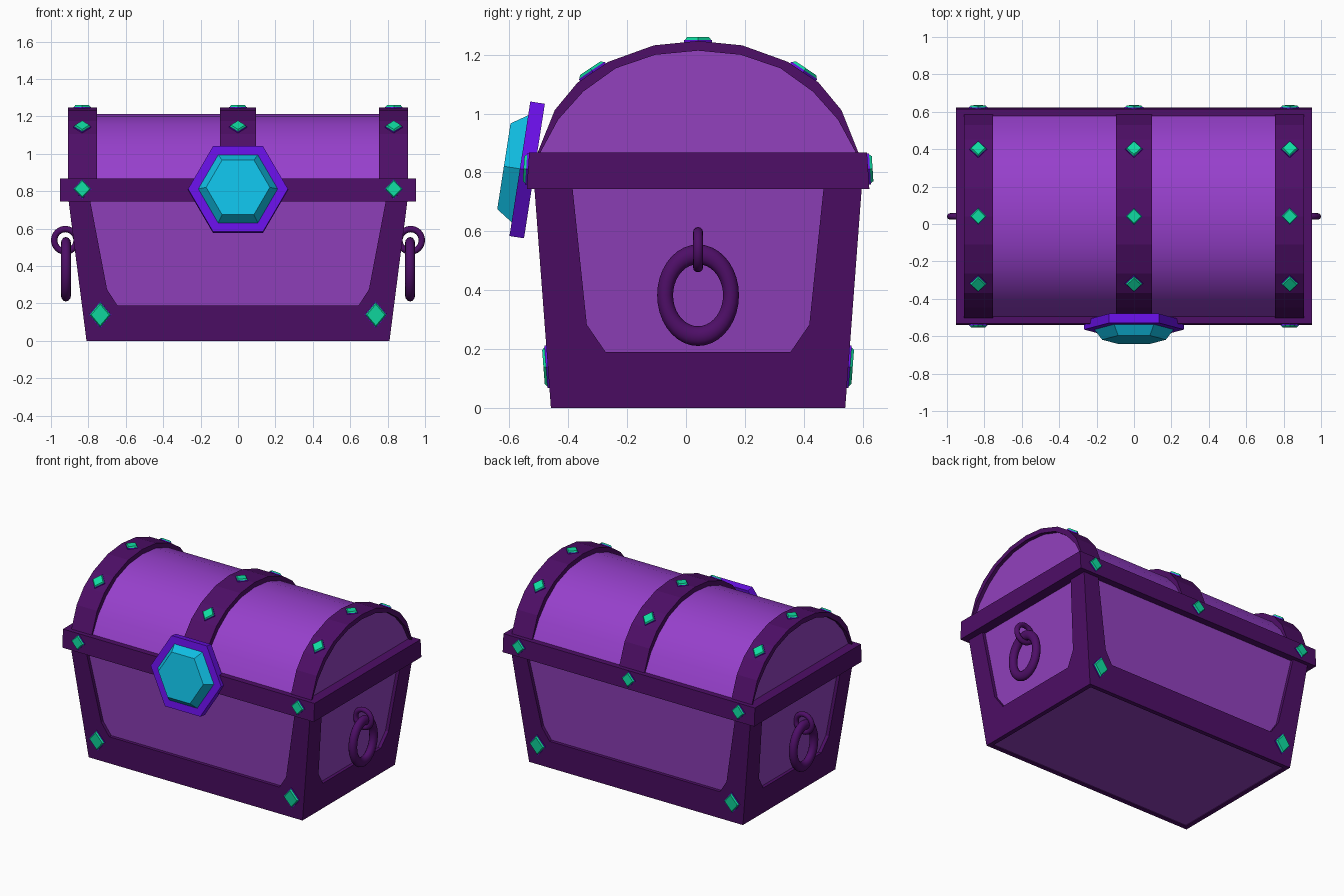
import bpy, bmesh, math
from mathutils import Vector, Matrix

if "Cube" in bpy.data.objects:
    bpy.data.objects.remove(bpy.data.objects["Cube"])

CY = 0.041  # centre line of the chest in y


def material(name, srgb):
    m = bpy.data.materials.new(name)
    lin = [((c / 255 + 0.055) / 1.055) ** 2.4 for c in srgb]
    m.diffuse_color = (*lin, 1)
    m.use_nodes = True
    m.node_tree.nodes["Principled BSDF"].inputs["Base Color"].default_value = m.diffuse_color
    return m


PANEL = material("purple panel", (146, 65, 190))
LID = material("bright purple lid", (151, 64, 204))
DARK = material("dark purple trim", (78, 14, 103))
TEAL = material("teal gem", (15, 220, 161))
CYAN = material("cyan gem", (16, 192, 230))
VIOLET = material("violet setting", (104, 15, 228))


def finish(bm, name, *mats):
    bmesh.ops.recalc_face_normals(bm, faces=bm.faces)
    me = bpy.data.meshes.new(name)
    bm.to_mesh(me)
    bm.free()
    for m in mats:
        me.materials.append(m)
    ob = bpy.data.objects.new(name, me)
    bpy.context.collection.objects.link(ob)
    return ob


def extrude_polygon(name, pts, vec, *mats):
    bm = bmesh.new()
    f = bm.faces.new([bm.verts.new(p) for p in pts])
    r = bmesh.ops.extrude_face_region(bm, geom=[f], use_keep_orig=True)
    verts = [g for g in r["geom"] if isinstance(g, bmesh.types.BMVert)]
    bmesh.ops.translate(bm, verts=verts, vec=vec)
    return finish(bm, name, *mats)


def tapered_box(name, z0, z1, half0, half1, mat):
    bm = bmesh.new()
    r = bmesh.ops.create_cube(bm, size=2)
    for v in r["verts"]:
        (hx, hy), z = (half1, z1) if v.co.z > 0 else (half0, z0)
        v.co = (v.co.x * hx, CY + v.co.y * hy, z)
    return finish(bm, name, mat)


def cut_stone(name, n, rx, ry, top, depth, pos, normal, mat):
    """Flat-topped n-sided stone lying on the plane through pos."""
    z = Vector(normal).normalized()
    x = Vector((1, 0, 0))
    y = z.cross(x)
    m = Matrix((x, y, z)).transposed()
    bm = bmesh.new()
    rings = []
    for s, h in ((1, 0), (top, depth)):
        rings.append([bm.verts.new(Vector(pos) + m @ Vector((
            s * rx * math.cos(2 * math.pi * i / n),
            s * ry * math.sin(2 * math.pi * i / n), h))) for i in range(n)])
    a, b = rings
    for i in range(n):
        j = (i + 1) % n
        bm.faces.new((a[i], a[j], b[j], b[i]))
    bm.faces.new(a)
    bm.faces.new(b)
    return finish(bm, name, mat)


def small_gem(name, w, h, pos, normal):
    p = Vector(pos)
    nv = Vector(normal).normalized()
    cut_stone(name + "_setting", 4, w, h, 1, 0.016, p - nv * 0.01, nv, VIOLET)
    cut_stone(name, 4, w * 0.94, h * 0.94, 0.85, 0.009, p + nv * 0.006, nv, TEAL)


# Tapered body: half sizes as functions of height
def hx(z): return 0.81 + 0.128 * z
def hy(z): return 0.50 + 0.075 * z


TOP = 0.80
D = 0.022
tapered_box("body_core", 0.006, TOP, (hx(0) - D, hy(0) - D), (hx(TOP) - D, hy(TOP) - D), PANEL)

# U-shaped trim on each body side: (half width, height) of the panel opening
front_open = [(0.80, TOP), (0.70, 0.275), (0.645, 0.19)]
side_open = [(0.432, TOP), (0.378, 0.283), (0.314, 0.19)]


def u_shape(width, opening):
    half = [(width(TOP), TOP), (width(0), 0)]
    return ([(-u, z) for u, z in half] + [(u, z) for u, z in reversed(half)]
            + opening + [(-u, z) for u, z in reversed(opening)])


for s, fb, lr in ((-1, "front", "left"), (1, "back", "right")):
    extrude_polygon(fb + "_trim", [(u, CY + s * hy(z), z) for u, z in u_shape(hx, front_open)],
                    (0, -s * 0.03, 0), DARK)
    extrude_polygon(lr + "_trim", [(s * hx(z), CY + u, z) for u, z in u_shape(hy, side_open)],
                    (-s * 0.03, 0, 0), DARK)

# Rim between body and lid
tapered_box("rim", 0.744, 0.868, (0.953, 0.582), (0.953, 0.574), DARK)

# Domed lid and its raised bands
inner = [(0.54, 0.86), (0.475, 0.98), (0.39, 1.075), (0.28, 1.154), (0.145, 1.2), (0, 1.214)]
outer = [(0.548, 0.86), (0.487, 1.012), (0.41, 1.105), (0.305, 1.176), (0.15, 1.232), (0, 1.247)]


def arch(half):
    return [(-y, z) for y, z in half] + [(y, z) for y, z in reversed(half[:-1])]


lid = extrude_polygon("lid", [(-0.885, CY + y, z) for y, z in arch(inner)],
                      (1.77, 0, 0), PANEL, LID)
for p in lid.data.polygons:
    p.material_index = 0 if abs(p.normal.x) > 0.5 else 1
    p.use_smooth = p.material_index == 1
bpy.context.view_layer.objects.active = lid
lid.select_set(True)
bpy.ops.object.shade_smooth_by_angle(angle=math.radians(35))
lid.select_set(False)

for name, x0, x1 in (("left", -0.91, -0.755), ("middle", -0.095, 0.095), ("right", 0.755, 0.91)):
    ring = arch(outer) + arch(inner)[::-1]
    extrude_polygon(name + "_lid_band", [(x0, CY + y, z) for y, z in ring],
                    (x1 - x0, 0, 0), DARK)

# Small gems on the bands, the rim and the lower corners
for x in (-0.833, 0, 0.833):
    small_gem("lid_top_gem", 0.047, 0.047, (x, CY, 1.245), (0, 0, 1))
    for s in (-1, 1):
        small_gem("lid_slope_gem", 0.047, 0.053, (x, CY + s * 0.358, 1.142), (0, s * 0.56, 0.83))
        if x or s > 0:
            small_gem("rim_gem", 0.05, 0.053, (x, CY + s * 0.578, 0.812), (0, s, 0.065))
        if x:
            small_gem("corner_gem", 0.06, 0.072, (math.copysign(0.737, x), CY + s * hy(0.14), 0.14),
                      (0, s, -0.075))

# Large tilted hexagonal clasp
n = Vector((0, -0.988, 0.153))
back = Vector((0, -0.515, 0.805))
cut_stone("clasp_frame", 6, 0.267, 0.267, 1, 0.05, back, n, VIOLET)
cut_stone("clasp_gem", 6, 0.213, 0.213, 0.8, 0.056, back + n * 0.049, n, CYAN)


# Ring handles on both sides
def torus(name, major, minor, segs, loc, rot, scale=(1, 1, 1)):
    bpy.ops.mesh.primitive_torus_add(major_radius=major, minor_radius=minor, major_segments=segs,
                                     minor_segments=12, location=loc, rotation=rot)
    ob = bpy.context.object
    ob.name = name
    ob.scale = scale
    ob.data.materials.append(DARK)
    bpy.ops.object.shade_smooth_by_angle(angle=math.radians(40))


for s in (-1, 1):
    torus("handle_loop", 0.06, 0.017, 24, (s * 0.923, CY, 0.538), (math.pi / 2, 0, 0))
    torus("handle_ring", 0.112, 0.027, 36, (s * 0.92, CY, 0.383), (0, math.pi / 2, 0), (1.24, 1, 1))
